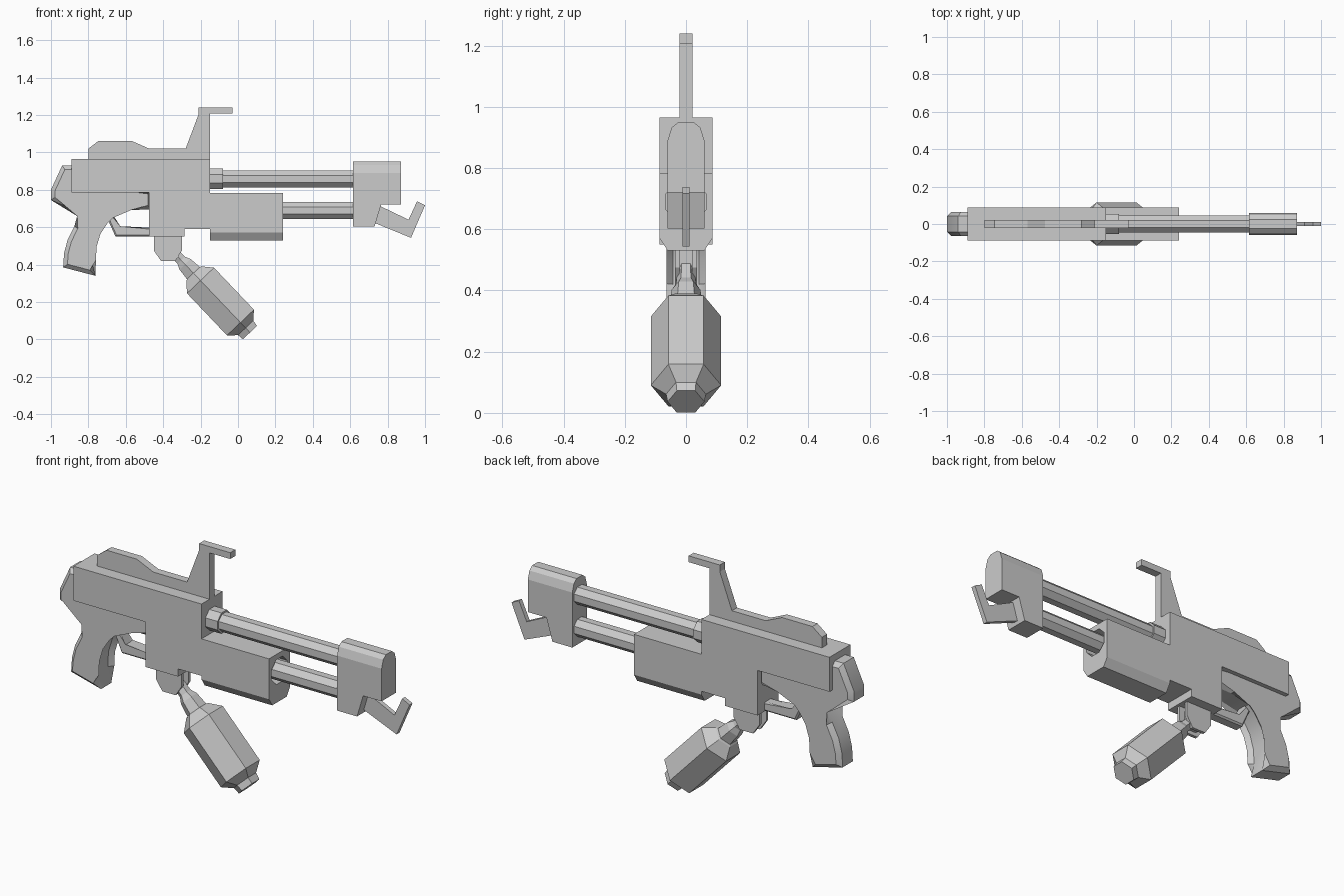
import bpy, bmesh
from math import sin, cos, pi, radians
from mathutils import Vector

if "Cube" in bpy.data.objects:
    bpy.data.objects.remove(bpy.data.objects["Cube"])


def finish(name, bm):
    bmesh.ops.recalc_face_normals(bm, faces=bm.faces)
    me = bpy.data.meshes.new(name)
    bm.to_mesh(me)
    bm.free()
    ob = bpy.data.objects.new(name, me)
    bpy.context.collection.objects.link(ob)
    return ob


def prism(name, pts, lo, hi, axis='Y', bevel=0):
    """Extrude an outline: (x, z) along Y, or (y, z) along X. Bevel only the rims."""
    bm = bmesh.new()

    def rim(d):
        return [bm.verts.new((a, d, b) if axis == 'Y' else (d, a, b)) for a, b in pts]
    A, B = rim(lo), rim(hi)
    caps = [bm.faces.new(A), bm.faces.new(B[::-1])]
    for i in range(len(pts)):
        j = (i + 1) % len(pts)
        bm.faces.new((A[i], B[i], B[j], A[j]))
    if bevel:
        edges = [e for f in caps for e in f.edges]
        bmesh.ops.bevel(bm, geom=edges, offset=bevel, segments=1, affect='EDGES')
    return finish(name, bm)


def turned(name, origin, direction, profile, sides, phase=0):
    """Faceted turned part: profile is (distance along axis, radius)."""
    o, d, y = Vector(origin), Vector(direction).normalized(), Vector((0, 1, 0))
    n = d.cross(y)
    bm = bmesh.new()
    rings = []
    for s, r in profile:
        rings.append([bm.verts.new(o + d * s + r * (y * cos(a) + n * sin(a)))
                      for a in (phase + 2 * pi * k / sides for k in range(sides))])
    for A, B in zip(rings, rings[1:]):
        for i in range(sides):
            j = (i + 1) % sides
            bm.faces.new((A[i], A[j], B[j], B[i]))
    bm.faces.new(rings[0])
    bm.faces.new(rings[-1])
    return finish(name, bm)


def mirrored(half):
    return half + [(-a, b) for a, b in reversed(half)]


# Main body
prism("receiver", [(-.89, .965), (-.15, .965), (-.15, .59), (-.285, .59), (-.285, .55),
                   (-.475, .55), (-.475, .785), (-.89, .785)], -.087, .087)

# Fore-end with a socket for the lower tube
fore = prism("fore_end", mirrored([(.087, .783), (.087, .572), (.06, .53)]), -.15, .24, 'X')
cutter = turned("socket_cutter", (.08, 0, .69), (1, 0, 0), [(0, .07), (.3, .07)], 8, pi / 8)
cutter.hide_render = True
cutter.hide_set(True)
cut = fore.modifiers.new("socket", 'BOOLEAN')
cut.operation, cut.object, cut.solver = 'DIFFERENCE', cutter, 'EXACT'

# Top rail and sight
prism("top_rail_sight", [(-.8, .95), (-.8, 1.02), (-.745, 1.062), (-.57, 1.062), (-.475, 1.02),
                         (-.28, 1.02), (-.21, 1.205), (-.21, 1.24), (-.03, 1.24), (-.03, 1.207),
                         (-.15, 1.207), (-.15, .95)], -.021, .021)

# Rear cap, lower frame and pistol grip in one outline
grip = prism("rear_grip", [(-.85, .93), (-.94, .93), (-1, .80), (-1, .745), (-.825, .668),
                           (-.875, .605), (-.912, .53), (-.93, .46), (-.935, .385), (-.762, .34),
                           (-.782, .42), (-.778, .50), (-.755, .575), (-.715, .635), (-.68, .67),
                           (-.57, .692), (-.46, .695), (-.46, .80), (-.85, .80)],
             -.064, .064, bevel=.022)
bpy.context.view_layer.objects.active = grip
grip.select_set(True)
bpy.ops.object.shade_smooth_by_angle(angle=radians(25))
grip.select_set(False)

# Trigger guard
prism("trigger_guard", [(-.70, .65), (-.655, .55), (-.46, .55), (-.46, .597), (-.635, .597),
                        (-.67, .67)], -.03, .03, bevel=.008)

# Barrel tubes
turned("upper_tube", (-.2, 0, .858), (1, 0, 0), [(0, .049), (.85, .049)], 8, pi / 8)
turned("upper_collar", (-.2, 0, .858), (1, 0, 0), [(0, .059), (.12, .059)], 8, pi / 8)
turned("lower_tube", (.07, 0, .69), (1, 0, 0), [(0, .049), (.6, .049)], 8, pi / 8)

# Muzzle block
prism("muzzle_block", mirrored([(.06, .72), (.06, .89), (.047, .932), (.025, .95)]),
      .615, .872, 'X')
prism("muzzle_lower", [(.615, .72), (.765, .72), (.73, .603), (.615, .603)], -.06, .06)

# Hooked igniter arm
prism("muzzle_hook", [(.73, .72), (.77, .708), (.912, .64), (.957, .738), (1, .717),
                      (.925, .543), (.72, .627)], -.012, .012)

# Fold-down handle: clevis cheeks, tongue and hexagonal grip
for side, lo, hi in (("front", -.036, -.02), ("back", .02, .036)):
    prism("clevis_cheek_" + side, [(-.45, .56), (-.45, .475), (-.412, .42), (-.335, .42),
                                   (-.3, .475), (-.3, .56)], lo, hi)
prism("clevis_tongue", [(-.42, .53), (-.42, .465), (-.4, .44), (-.35, .44), (-.33, .465),
                        (-.33, .53)], -.02, .02)
turned("folding_handle", (-.235, 0, .351), (.69, 0, -.725),
       [(-.19, .028), (-.1, .032), (-.07, .047), (-.005, .055), (0, .066), (.05, .115),
        (.36, .115), (.4, .065), (.434, .06)], 6)
